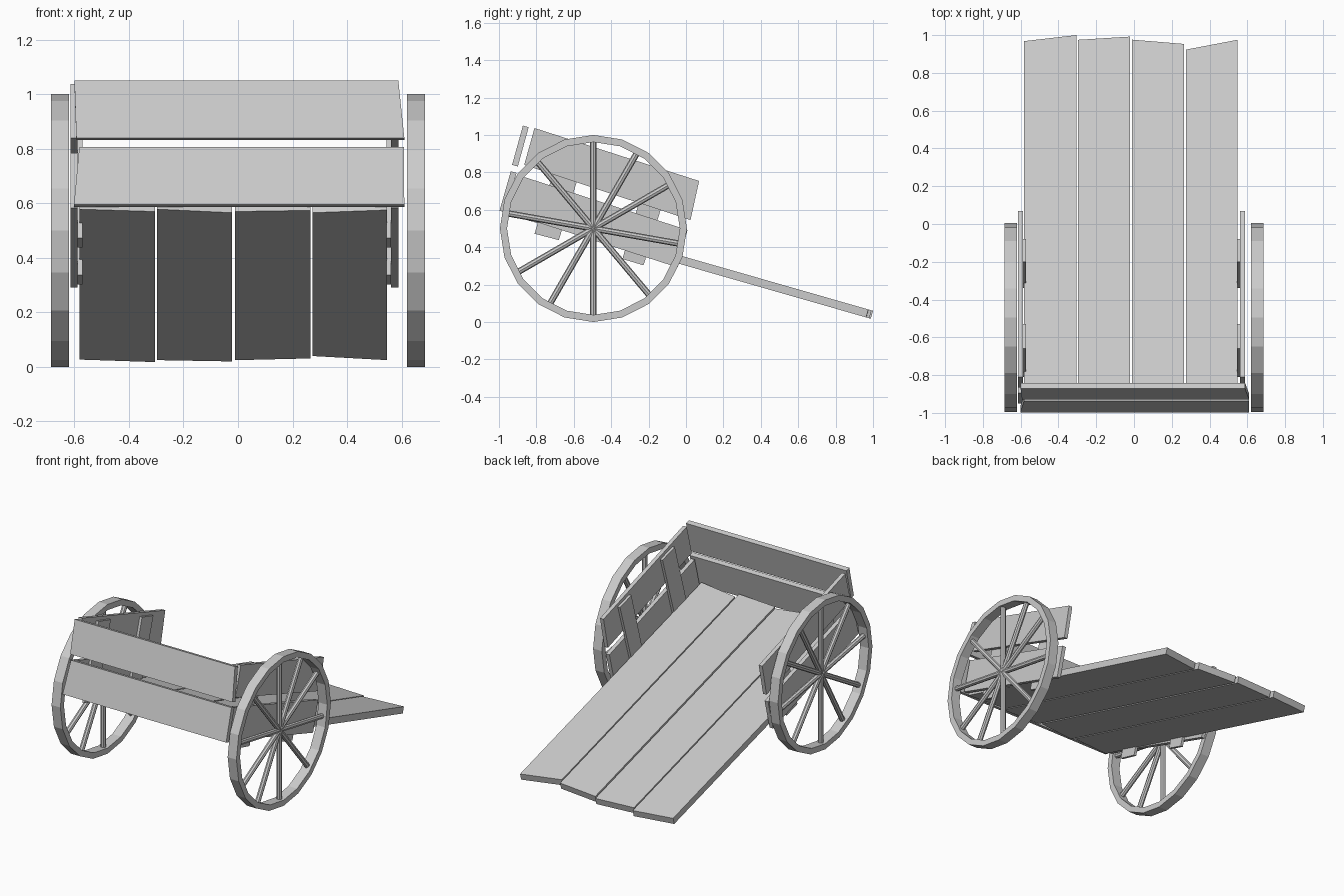
import bpy, bmesh, math
from mathutils import Vector

if "Cube" in bpy.data.objects:
    bpy.data.objects.remove(bpy.data.objects["Cube"])

SHIFT = -0.013          # the cart body sits slightly to the left
TILT = math.radians(16)


def slab(name, pts, thick):
    """Solid board: a flat outline swept along a vector."""
    bm = bmesh.new()
    face = bm.faces.new([bm.verts.new(p) for p in pts])
    ext = bmesh.ops.extrude_face_region(bm, geom=[face])
    verts = [g for g in ext["geom"] if isinstance(g, bmesh.types.BMVert)]
    bmesh.ops.translate(bm, verts=verts, vec=Vector(thick))
    bmesh.ops.recalc_face_normals(bm, faces=bm.faces[:])
    return finish(name, bm)


def finish(name, bm):
    me = bpy.data.meshes.new(name)
    bm.to_mesh(me)
    bm.free()
    ob = bpy.data.objects.new(name, me)
    bpy.context.collection.objects.link(ob)
    return ob


# Bed planks, with uneven sawn ends: x0, x1, front y at each, rear y at each
def bed_top(y):
    return 0.49 - math.tan(TILT) * (y + 0.5)


down = Vector((0, -math.sin(TILT), -math.cos(TILT))) * 0.044
planks = [(-0.582, -0.305, -0.955, -0.925, 0.968, 1.0),
          (-0.297, -0.022, -0.955, -0.91, 0.975, 0.992),
          (-0.011, 0.266, -0.925, -0.94, 0.976, 0.953),
          (0.274, 0.547, -0.91, -0.945, 0.923, 0.975)]
for i, (x0, x1, f0, f1, r0, r1) in enumerate(planks):
    slab(f"bed_plank_{i + 1}",
         [(x, y, bed_top(y)) for x, y in ((x0, f0), (x1, f1), (x1, r1), (x0, r0))],
         down)

# Front boards: y, z and x limits of the outer face at top and bottom
inward = Vector((0, math.cos(TILT), -math.sin(TILT))) * 0.032
fronts = {"upper": ((-0.872, 1.05, -0.60, 0.588), (-0.930, 0.84, -0.593, 0.61)),
          "lower": ((-0.937, 0.806, -0.582, 0.608), (-0.997, 0.595, -0.602, 0.61))}
for key, ((yt, zt, a, b), (yb, zb, c, d)) in fronts.items():
    slab(f"front_board_{key}",
         [(a, yt, zt), (b, yt, zt), (d, yb, zb), (c, yb, zb)], inward)

# Side boards and posts as (y, z) outlines
upper = [(-0.81, 1.037), (0.07, 0.754), (0.024, 0.545), (-0.865, 0.84)]
lower = [(-0.895, 0.785), (0.008, 0.492), (-0.045, 0.292), (-0.95, 0.583)]
post_a = [(-0.66, 0.962), (-0.53, 0.925), (-0.68, 0.438), (-0.81, 0.472)]
post_b = [(-0.20, 0.815), (-0.08, 0.78), (-0.227, 0.303), (-0.34, 0.337)]

# Wheel: 20-sided flat rim plus five crossing bars as spokes
WHEEL_Y, WHEEL_Z = -0.495, 0.5


def wheel(side, s):
    bm = bmesh.new()
    n = 20
    rings = []
    for i in range(n):
        a = 2 * math.pi * i / n
        rings.append([bm.verts.new((s * x, WHEEL_Y + r * math.cos(a), WHEEL_Z + r * math.sin(a)))
                      for r, x in ((0.5, 0.62), (0.5, 0.685), (0.462, 0.685), (0.462, 0.62))])
    for i in range(n):
        p, q = rings[i], rings[(i + 1) % n]
        for j in range(4):
            k = (j + 1) % 4
            bm.faces.new((p[j], p[k], q[k], q[j]))
    bmesh.ops.recalc_face_normals(bm, faces=bm.faces[:])
    finish(f"wheel_rim_{side}", bm)
    for i, deg in enumerate((90, 60, 30, -10, -50)):
        bpy.ops.mesh.primitive_cylinder_add(
            vertices=8, radius=0.017, depth=0.94,
            location=(s * 0.652, WHEEL_Y, WHEEL_Z),
            rotation=(math.radians(deg - 90), 0, 0))
        bpy.context.object.name = f"spoke_bar_{side}_{i + 1}"


for side, s in (("left", -1), ("right", 1)):
    for name, outline, x, t in (("side_board_upper", upper, 0.575, 0.026),
                                ("side_board_lower", lower, 0.575, 0.026),
                                ("front_post", post_a, 0.558, 0.017),
                                ("rear_post", post_b, 0.558, 0.017)):
        slab(f"{name}_{side}", [(s * x + SHIFT, y, z) for y, z in outline], (s * t, 0, 0))
    wheel(side, s)
